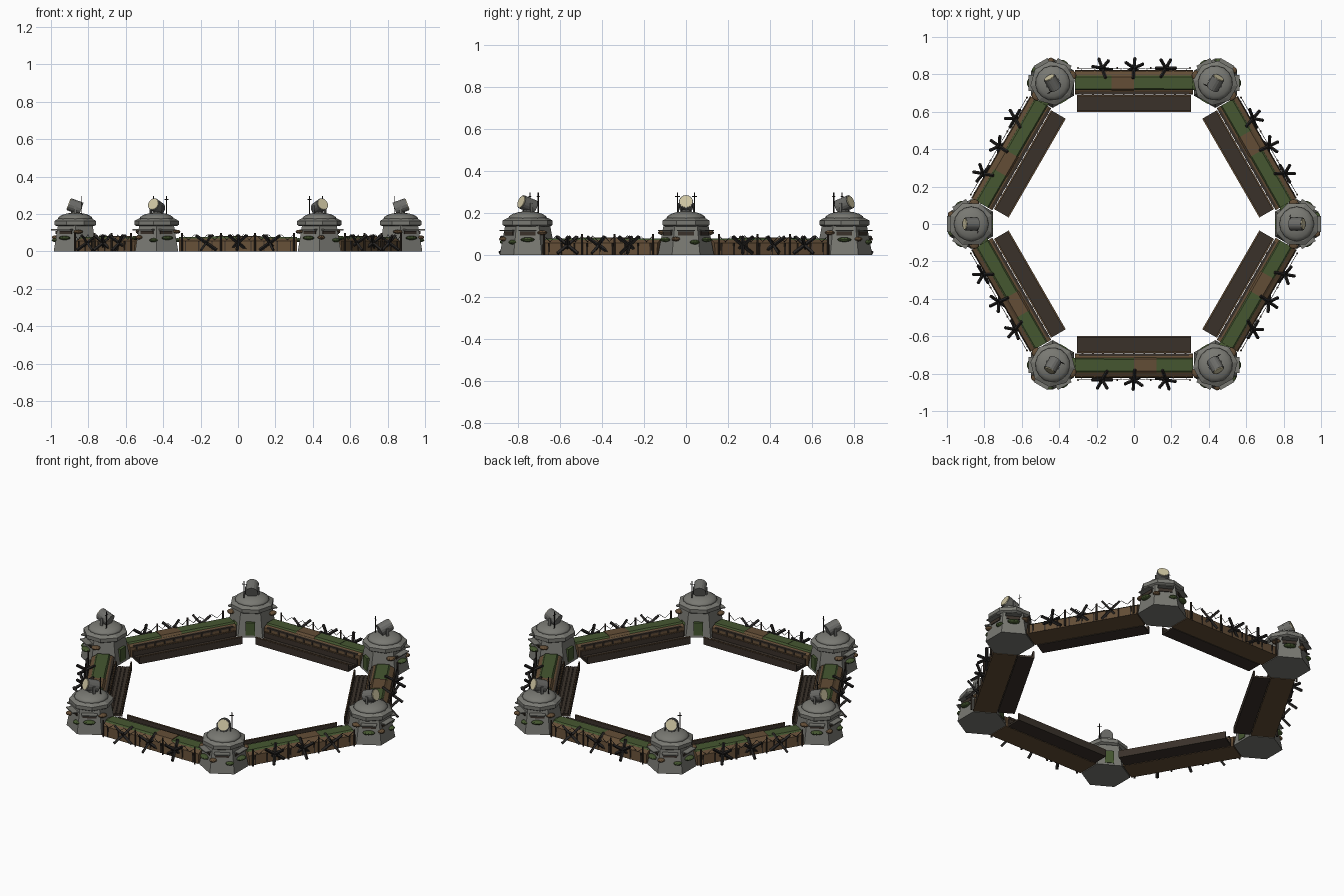
import bpy, bmesh, math
from mathutils import Vector, Matrix

if "Cube" in bpy.data.objects:
    bpy.data.objects.remove(bpy.data.objects["Cube"])

def mat(name, r, g, b):
    m = bpy.data.materials.new(name)
    m.diffuse_color = (r, g, b, 1)
    m.use_nodes = True
    m.node_tree.nodes["Principled BSDF"].inputs["Base Color"].default_value = m.diffuse_color
    return m

CONCRETE = mat("concrete_grey", 0.19, 0.19, 0.17)
LAMP = mat("lamp_grey", 0.15, 0.15, 0.14)
GREEN = mat("moss_green", 0.06, 0.095, 0.03)
EARTH = mat("earth_brown", 0.125, 0.075, 0.037)
WOOD = mat("dark_wood", 0.042, 0.031, 0.023)
STEEL = mat("dark_steel", 0.02, 0.018, 0.017)
CREAM = mat("lens_cream", 0.62, 0.56, 0.36)

def box(bm, c, s, rz=0.0):
    """box with centre c, size s, turned about the world z axis by rz"""
    m = Matrix.Rotation(rz, 4, 'Z') @ Matrix.Translation(c) @ Matrix.Diagonal((*s, 1))
    bmesh.ops.create_cube(bm, size=1, matrix=m)

def beam(bm, p, q, w, sides=4):
    """straight bar from p to q"""
    p, q = Vector(p), Vector(q)
    d = q - p
    m = Matrix.Translation((p + q) / 2) @ d.to_track_quat('Z', 'Y').to_matrix().to_4x4()
    bmesh.ops.create_cone(bm, cap_ends=True, segments=sides, radius1=w, radius2=w,
                          depth=d.length, matrix=m)

def lathe(bm, prof, n, off=0.0):
    """closed stack of n-sided rings from (radius, z) pairs"""
    rings = [[bm.verts.new((r * math.cos(off + 2 * math.pi * i / n),
                            r * math.sin(off + 2 * math.pi * i / n), z))
              for i in range(n)] for r, z in prof]
    for a, b in zip(rings, rings[1:]):
        for i in range(n):
            j = (i + 1) % n
            bm.faces.new((a[i], a[j], b[j], b[i]))
    bm.faces.new(rings[0][::-1])
    bm.faces.new(rings[-1])

def extrude_y(bm, prof, y0, y1):
    """(x, z) outline pulled along y"""
    a = [bm.verts.new((x, y0, z)) for x, z in prof]
    b = [bm.verts.new((x, y1, z)) for x, z in prof]
    n = len(prof)
    for i in range(n):
        j = (i + 1) % n
        bm.faces.new((a[i], a[j], b[j], b[i]))
    bm.faces.new(a[::-1])
    bm.faces.new(b)

def six(name, fn, material, start, radius, smooth=False):
    """build a part once and place it on all six corners or sides"""
    bm = bmesh.new()
    fn(bm)
    bmesh.ops.recalc_face_normals(bm, faces=bm.faces)
    me = bpy.data.meshes.new(name)
    bm.to_mesh(me)
    bm.free()
    me.materials.append(material)
    if smooth:
        for p in me.polygons:
            p.use_smooth = True
    for k in range(6):
        a = math.radians(start + 60 * k)
        o = bpy.data.objects.new(f"{name}_{k + 1}", me)
        o.location = (radius * math.cos(a), radius * math.sin(a), 0)
        o.rotation_euler = (0, 0, a)
        bpy.context.collection.objects.link(o)

def tower(name, fn, m, smooth=False):
    six(name, fn, m, 0, 0.87, smooth)

def wall(name, fn, m):
    six(name, fn, m, 30, 0.755)

rad = math.radians

# ---- towers (local x points outward) ----
tower("tower_base", lambda bm: lathe(bm, [(0.133, 0), (0.107, 0.14)], 6, rad(30)), CONCRETE)

def cap(bm):
    lathe(bm, [(0.108, 0.135), (0.12, 0.142), (0.12, 0.163), (0.098, 0.175)], 8, rad(22.5))
tower("tower_cap", cap, CONCRETE)

def dome(bm):
    prof = [(0.094 * math.cos(rad(t)), 0.172 + 0.035 * math.sin(rad(t))) for t in (0, 20, 40, 60, 78)]
    lathe(bm, prof, 16)
tower("tower_dome", dome, CONCRETE, True)

def hoods(bm):
    for a in (-60, 0, 60):
        box(bm, (0.112, 0, 0.116), (0.036, 0.085, 0.006), rad(a))
tower("slit_hood", hoods, CONCRETE)

def slits(bm):
    for a in (-60, 0, 60):
        box(bm, (0.099, 0, 0.101), (0.012, 0.075, 0.018), rad(a))
tower("firing_slit", slits, WOOD)

def clumps(spots):
    def fn(bm):
        for a, r, z, w in spots:
            m = (Matrix.Rotation(rad(a), 4, 'Z') @ Matrix.Translation((r, 0, z))
                 @ Matrix.Diagonal((0.022, w, 0.011, 1)))
            bmesh.ops.create_icosphere(bm, subdivisions=2, radius=1, matrix=m)
    return fn
tower("moss_clump", clumps([(60, 0.115, 0.072, 0.034), (-60, 0.115, 0.072, 0.034),
                            (22, 0.112, 0.06, 0.024), (125, 0.112, 0.06, 0.03)]), GREEN)
tower("earth_clump", clumps([(98, 0.113, 0.105, 0.026), (-98, 0.113, 0.105, 0.026),
                             (-25, 0.115, 0.075, 0.02)]), EARTH)
tower("tower_door", lambda bm: box(bm, (-0.106, 0, 0.05), (0.022, 0.05, 0.075)), GREEN)

# searchlight tilted upward and outward
AIM = Vector((math.cos(rad(20)), 0, math.sin(rad(20))))
HEAD = Vector((0, 0, 0.24))
tower("lamp_body", lambda bm: beam(bm, HEAD - AIM * 0.035, HEAD + AIM * 0.035, 0.034, 16), LAMP)
tower("lamp_lens", lambda bm: beam(bm, HEAD + AIM * 0.035, HEAD + AIM * 0.039, 0.030, 16), CREAM)

def mount(bm):
    beam(bm, (0, 0, 0.2), (0, 0, 0.215), 0.022, 8)
    for s in (-1, 1):
        box(bm, (0, s * 0.036, 0.223), (0.014, 0.005, 0.045))
tower("lamp_mount", mount, LAMP)

def antenna(bm):
    beam(bm, (-0.035, 0.04, 0.18), (-0.035, 0.04, 0.297), 0.0025, 6)
    beam(bm, (-0.035, 0.028, 0.278), (-0.035, 0.052, 0.278), 0.002)
    beam(bm, (-0.035, 0.04, 0.18), (-0.035, 0.04, 0.2), 0.006, 6)
tower("antenna", antenna, STEEL)

# ---- earth walls (local x outward, y along the wall) ----
L = 0.315
wall("earth_wall", lambda bm: extrude_y(bm, [(-0.062, 0), (0.068, 0), (0.062, 0.056),
                                             (0.04, 0.07), (-0.045, 0.07), (-0.06, 0.06)], -L, L), EARTH)

TOP = [(-0.042, 0.066), (0.044, 0.066), (0.032, 0.077), (-0.032, 0.078)]
def turf(bm):
    extrude_y(bm, TOP, -L, -0.16)
    extrude_y(bm, [(x * 0.94, z + 0.002) for x, z in TOP], -0.16, 0.0)
    extrude_y(bm, TOP, 0.12, L)
wall("turf", turf, GREEN)
wall("bare_earth", lambda bm: extrude_y(bm, [(x, z + 0.004) for x, z in TOP], 0.0, 0.12), EARTH)

def planks(bm):
    for i in range(-4, 5):
        box(bm, (0.066, i * 0.07, 0.028), (0.008, 0.006, 0.056))
    for i in range(-5, 6):
        box(bm, (-0.062, i * 0.055, 0.03), (0.006, 0.01, 0.06))
    box(bm, (-0.056, 0, 0.062), (0.014, 2 * L - 0.04, 0.01))
wall("wall_timber", planks, WOOD)

# ---- trench inside each wall ----
def trench(bm):
    box(bm, (-0.112, 0, 0.005), (0.09, 0.61, 0.01))
    for x in (-0.153, -0.071):
        box(bm, (x, 0, 0.02), (0.009, 0.61, 0.04))
    for i in (-1, 0, 1):
        box(bm, (-0.112 + i * 0.022, 0, 0.012), (0.018, 0.6, 0.006))
wall("trench", trench, WOOD)

def rims(bm):
    for x in (-0.153, -0.071):
        box(bm, (x, 0, 0.0415), (0.006, 0.61, 0.004))
wall("trench_rim", rims, EARTH)

# ---- wire posts and zigzag wire ----
POSTS = (-0.3, -0.09, 0.09, 0.3)
def posts(bm):
    for y in POSTS:
        beam(bm, (0.079, y, 0), (0.079, y, 0.098), 0.0055, 6)
wall("wire_post", posts, WOOD)

def wire(bm):
    for a, b in zip(POSTS, POSTS[1:]):
        n = 6
        pts = [(0.079, a + (b - a) * i / n, 0.09 if i % 2 == 0 else 0.062) for i in range(n + 1)]
        for p, q in zip(pts, pts[1:]):
            beam(bm, p, q, 0.0016, 3)
wall("fence_wire", wire, STEEL)

# ---- crossed-beam obstacles ----
def obstacles(bm):
    for k, y in enumerate((-0.17, 0, 0.17)):
        c = Vector((0.078, y, 0.046))
        for j in range(3):
            t = rad(120 * j + 30 + 25 * k)
            d = Vector((0.816 * math.cos(t), 0.816 * math.sin(t), 0.577)) * 0.068
            beam(bm, c - d, c + d, 0.0085)
wall("beam_obstacle", obstacles, STEEL)
